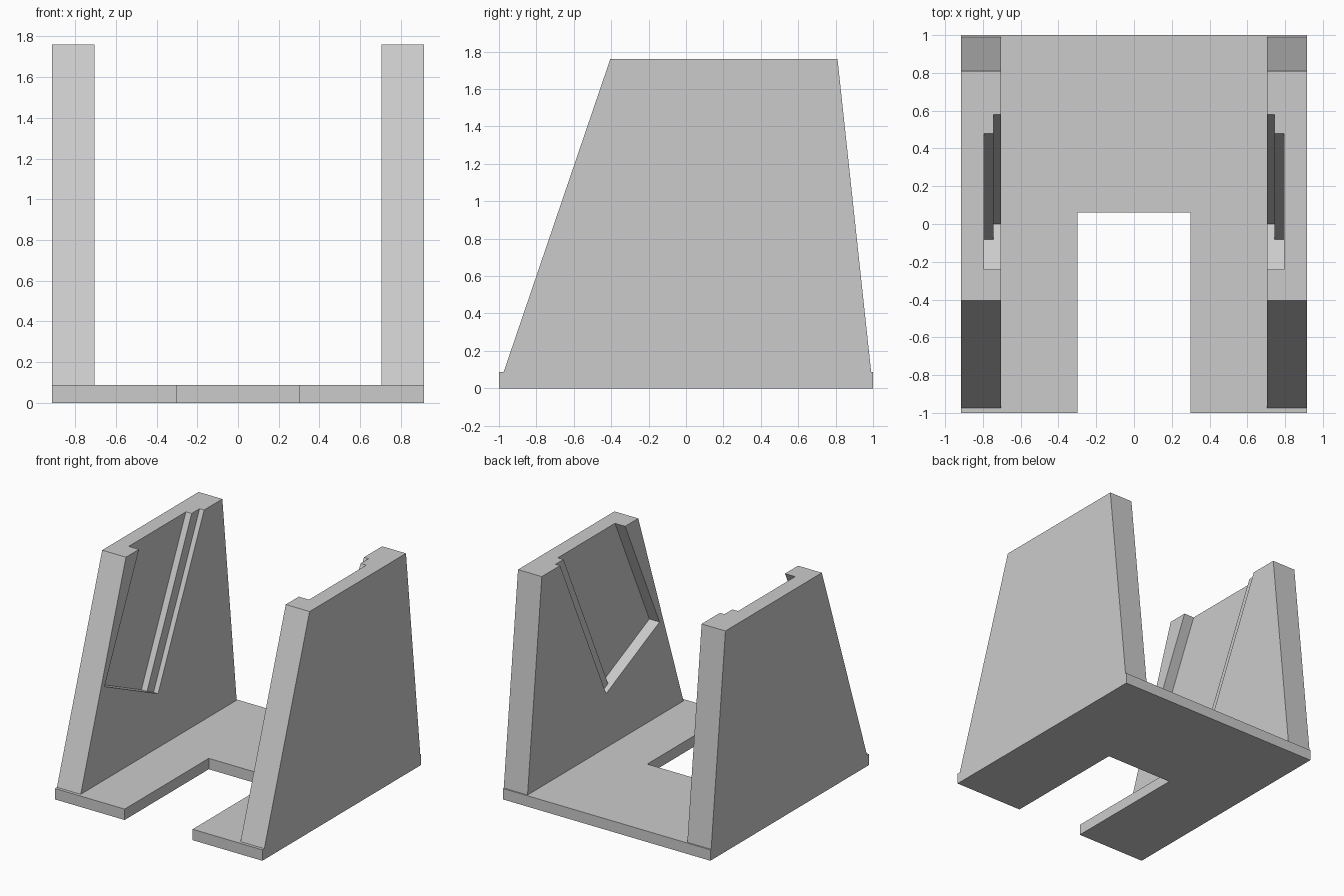
import bpy
import bmesh
import math
from mathutils import Vector

cube = bpy.data.objects.get("Cube")
if cube:
    bpy.data.objects.remove(cube, do_unlink=True)

# Single plain grey
grey = bpy.data.materials.new("plain grey")
grey.use_nodes = True
colour = (0.6, 0.6, 0.6, 1)
grey.diffuse_color = colour
grey.node_tree.nodes["Principled BSDF"].inputs["Base Color"].default_value = colour


def prism(name, outline, axis, low, high):
    """Extrude a 2D outline along x (outline in y, z) or z (outline in x, y)."""
    def place(p, d):
        return (d, *p) if axis == "x" else (*p, d)
    bm = bmesh.new()
    face = bm.faces.new([bm.verts.new(place(p, low)) for p in outline])
    grown = bmesh.ops.extrude_face_region(bm, geom=[face])["geom"]
    shift = Vector(place((0, 0), high - low))
    bmesh.ops.translate(bm, vec=shift,
                        verts=[v for v in grown if isinstance(v, bmesh.types.BMVert)])
    bmesh.ops.recalc_face_normals(bm, faces=bm.faces[:])
    mesh = bpy.data.meshes.new(name)
    bm.to_mesh(mesh)
    bm.free()
    mesh.materials.append(grey)
    obj = bpy.data.objects.new(name, mesh)
    bpy.context.collection.objects.link(obj)
    return obj


def apply_modifiers(obj):
    graph = bpy.context.evaluated_depsgraph_get()
    mesh = bpy.data.meshes.new_from_object(obj.evaluated_get(graph))
    obj.modifiers.clear()
    obj.data = mesh


def cut(obj, cutter):
    mod = obj.modifiers.new("cut", "BOOLEAN")
    mod.operation = "DIFFERENCE"
    mod.solver = "EXACT"
    mod.object = cutter
    apply_modifiers(obj)
    bpy.data.objects.remove(cutter, do_unlink=True)


WIDE, INNER = 0.915, 0.705
FLOOR, TOP = 0.087, 1.76

# Base plate with a deep notch open to the front
prism("base_plate", [(-WIDE, -1), (-0.3, -1), (-0.3, 0.06), (0.3, 0.06),
                     (0.3, -1), (WIDE, -1), (WIDE, 1), (-WIDE, 1)], "z", 0, FLOOR)

# Tapered side wall
wall = prism("side_walls", [(-0.975, FLOOR), (0.99, FLOOR), (0.81, TOP), (-0.405, TOP)],
             "x", INNER, WIDE)

# Slanted stepped pocket on the inner face, open at the top
tilt = math.radians(25)
along = Vector((math.sin(tilt), math.cos(tilt)))
across = Vector((-math.cos(tilt), math.sin(tilt)))
corner = Vector((0.0, 0.517))
front_edge = 0.82 * math.cos(tilt)
step = 0.1 * math.cos(tilt)
for start, depth in ((0, 0.745), (step, 0.795)):
    back = corner + across * start
    front = corner + across * front_edge
    reach = along * 2
    pocket = prism("pocket_cutter", [back, front, front + reach, back + reach],
                   "x", INNER - 0.1, depth)
    pocket.hide_render = True
    cut(wall, pocket)

# Matching wall on the other side
mirror = wall.modifiers.new("mirror", "MIRROR")
mirror.use_axis = (True, False, False)
apply_modifiers(wall)
